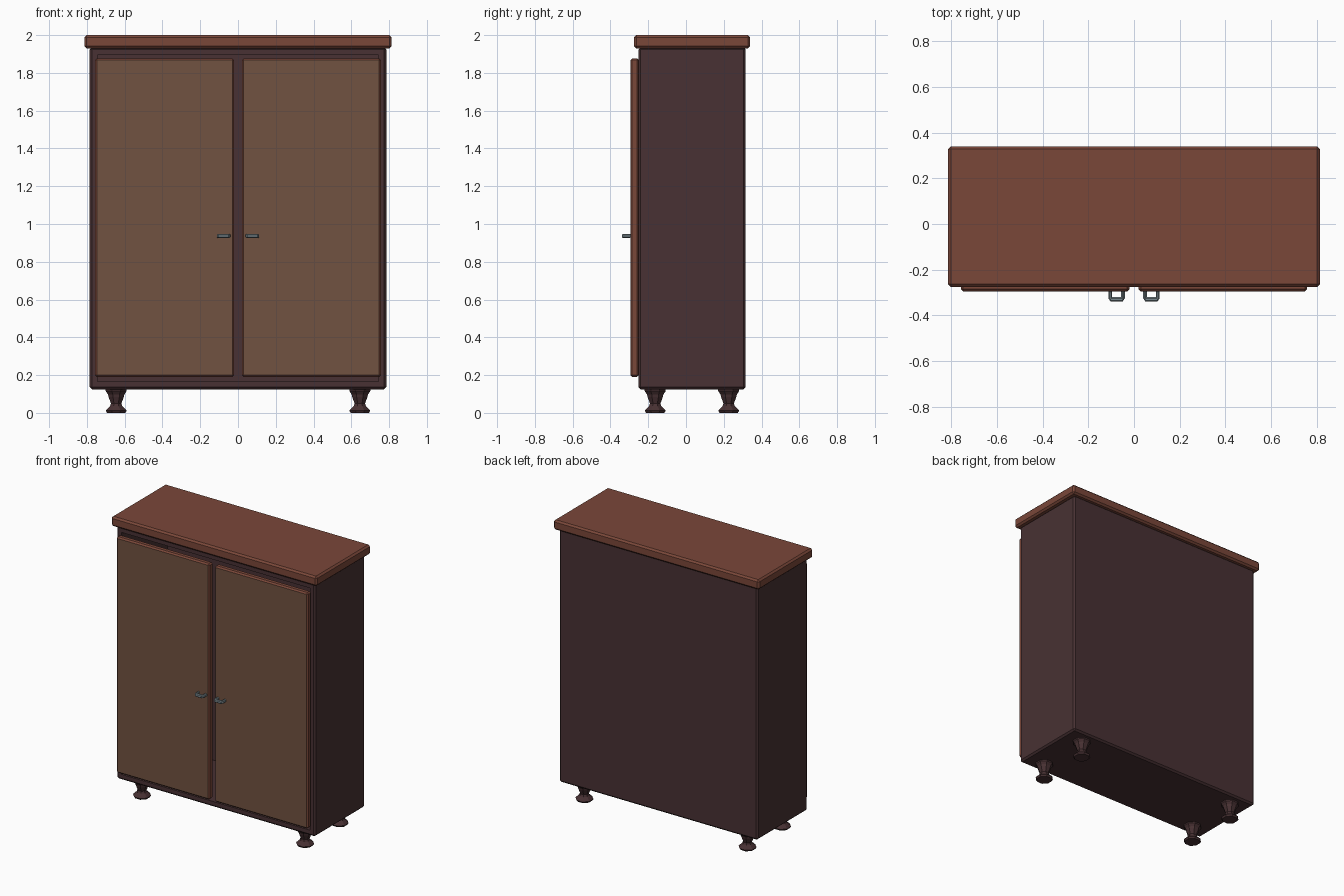
import bpy, bmesh, math

if "Cube" in bpy.data.objects:
    bpy.data.objects.remove(bpy.data.objects["Cube"])


def material(name, srgb):
    m = bpy.data.materials.new(name)
    m.diffuse_color = [((c / 255 + 0.055) / 1.055) ** 2.4 for c in srgb] + [1]
    m.use_nodes = True
    m.node_tree.nodes["Principled BSDF"].inputs["Base Color"].default_value = m.diffuse_color
    return m


DARK = material("dark wood", (72, 49, 51))
RED = material("red wood", (122, 71, 57))
BROWN = material("brown panel", (113, 82, 65))
STEEL = material("steel", (122, 136, 142))


def finish(bm, name, *mats):
    bmesh.ops.recalc_face_normals(bm, faces=bm.faces)
    me = bpy.data.meshes.new(name)
    bm.to_mesh(me)
    bm.free()
    for m in mats:
        me.materials.append(m)
    ob = bpy.data.objects.new(name, me)
    bpy.context.collection.objects.link(ob)
    return ob


def box(lo, hi, bevel):
    """Chamfered box between two corners."""
    bm = bmesh.new()
    bmesh.ops.create_cube(bm, size=1)
    for v in bm.verts:
        v.co = [(a + b) / 2 + c * (b - a) for a, b, c in zip(lo, hi, v.co)]
    bmesh.ops.bevel(bm, geom=bm.edges[:], offset=bevel, segments=1,
                    affect='EDGES', profile=0.5)
    bm.normal_update()
    return bm


# Cabinet body, hollow behind the doors
bm = box((-0.785, -0.252, 0.125), (0.785, 0.316, 1.935), 0.012)
front = min(bm.faces, key=lambda f: f.calc_center_median().y)
bmesh.ops.inset_region(bm, faces=[front], thickness=0.04)
cavity = bmesh.ops.extrude_face_region(bm, geom=[front])
bmesh.ops.translate(bm, vec=(0, 0.52, 0),
                    verts=[g for g in cavity["geom"] if isinstance(g, bmesh.types.BMVert)])
if front.is_valid:
    bmesh.ops.delete(bm, geom=[front], context='FACES_ONLY')
finish(bm, "cabinet_body", DARK)

# Top slab
finish(box((-0.813, -0.275, 1.93), (0.813, 0.34, 2.0), 0.012), "top_slab", RED)

# Doors: red edges, brown front
for side, x0, x1 in (("left", -0.757, -0.02), ("right", 0.02, 0.757)):
    bm = box((x0, -0.295, 0.19), (x1, -0.25, 1.877), 0.01)
    for f in bm.faces:
        f.material_index = int(f.normal.y < -0.9)
    finish(bm, side + "_door", RED, BROWN)

# Handles: chamfered U-shaped staples
STAPLE = [(-0.036, -0.292), (-0.036, -0.325), (-0.026, -0.34), (0.026, -0.34),
          (0.036, -0.325), (0.036, -0.292), (0.02, -0.292), (0.02, -0.32),
          (-0.02, -0.32), (-0.02, -0.292)]
for side, cx in (("left", -0.076), ("right", 0.076)):
    bm = bmesh.new()
    face = bm.faces.new([bm.verts.new((cx + x, y, 0.926)) for x, y in STAPLE])
    up = bmesh.ops.extrude_face_region(bm, geom=[face])
    bmesh.ops.translate(bm, vec=(0, 0, 0.022),
                        verts=[g for g in up["geom"] if isinstance(g, bmesh.types.BMVert)])
    rims = [e for e in bm.edges if abs(e.verts[0].co.z - e.verts[1].co.z) < 1e-5]
    bmesh.ops.bevel(bm, geom=rims, offset=0.005, segments=1, affect='EDGES', profile=0.5)
    finish(bm, side + "_handle", STEEL)

# Turned feet: eight-sided (radius, height) profile
PROFILE = [(0.052, 0.0), (0.06, 0.012), (0.035, 0.036), (0.03, 0.05),
           (0.044, 0.085), (0.047, 0.098), (0.06, 0.115), (0.06, 0.13)]
SIDES = 8
for sx, xn in ((-1, "left"), (1, "right")):
    for y, yn in ((-0.163, "front"), (0.226, "back")):
        bm = bmesh.new()
        rings = [[bm.verts.new((sx * 0.645 + r * math.cos((i + 0.5) * math.tau / SIDES),
                                y + r * math.sin((i + 0.5) * math.tau / SIDES), z))
                  for i in range(SIDES)] for r, z in PROFILE]
        for a, b in zip(rings, rings[1:]):
            for i in range(SIDES):
                j = (i + 1) % SIDES
                bm.faces.new((a[i], a[j], b[j], b[i]))
        bm.faces.new(rings[0])
        bm.faces.new(rings[-1])
        finish(bm, f"{yn}_{xn}_foot", DARK)
